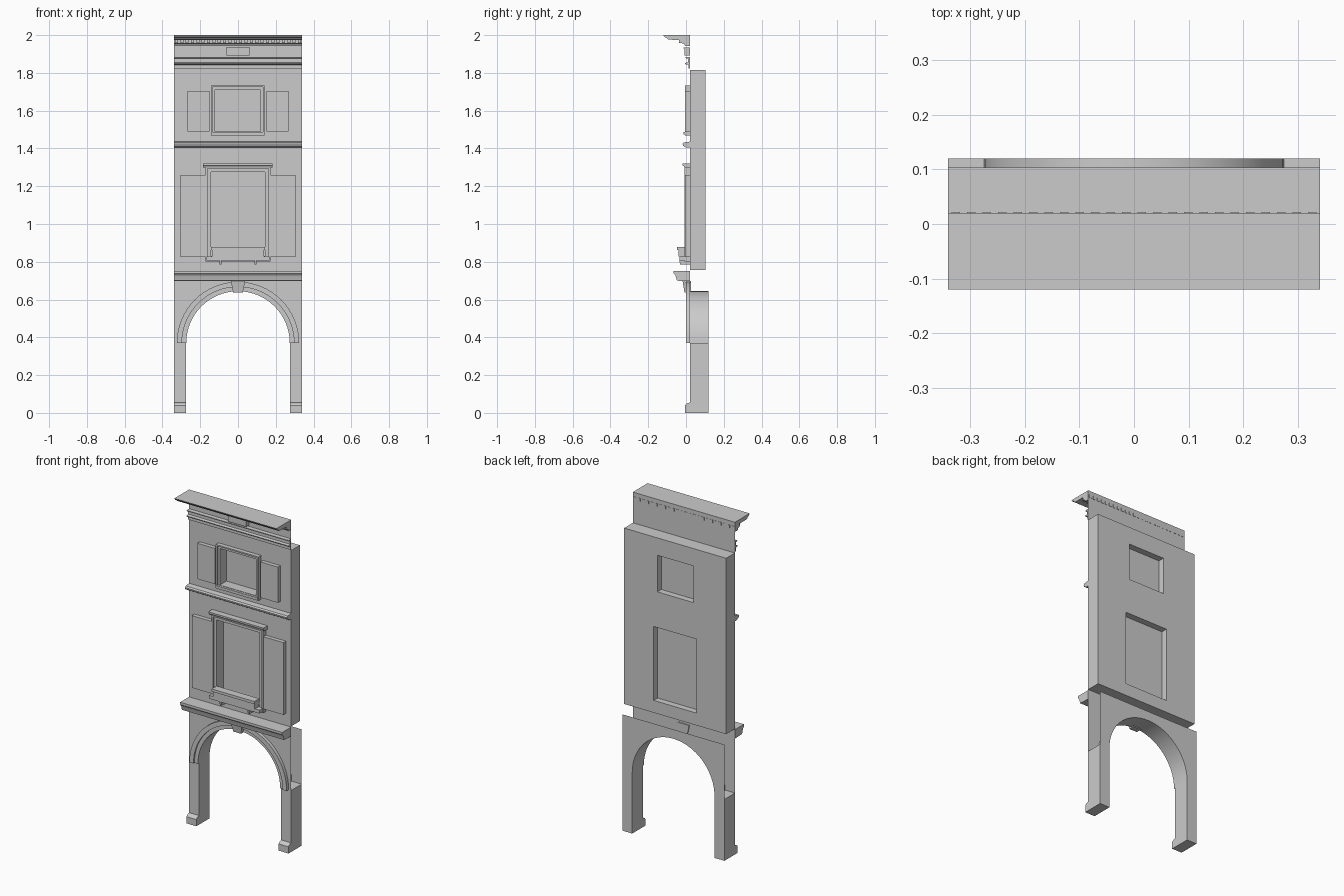
import bpy, bmesh, math

if "Cube" in bpy.data.objects:
    bpy.data.objects.remove(bpy.data.objects["Cube"])

W, WALL = 0.34, 0.02          # half width, y of the facade plane
R, SPRING = 0.274, 0.37       # arch radius and springing height


def finish(name, bm, fix=True):
    if fix:
        bmesh.ops.recalc_face_normals(bm, faces=bm.faces)
    me = bpy.data.meshes.new(name)
    bm.to_mesh(me)
    bm.free()
    ob = bpy.data.objects.new(name, me)
    bpy.context.collection.objects.link(ob)
    return ob


def loft(name, rings, loop=False, caps=True, closed=True):
    """Skin a list of cross-sections; loop joins the last one to the first."""
    bm = bmesh.new()
    vs = [[bm.verts.new(p) for p in r] for r in rings]
    n, m = len(vs), len(vs[0])
    for i in range(n if loop else n - 1):
        a, b = vs[i], vs[(i + 1) % n]
        for j in range(m if closed else m - 1):
            k = (j + 1) % m
            bm.faces.new((a[j], a[k], b[k], b[j]))
    if caps and not loop:
        bm.faces.new(vs[0])
        bm.faces.new(vs[-1])
    return finish(name, bm)


def molding(name, profile, x0=-W, x1=W):
    return loft(name, [[(x, y, z) for y, z in profile] for x in (x0, x1)])


def box(name, x0, x1, y0, y1, z0, z1):
    return molding(name, [(y0, z0), (y1, z0), (y1, z1), (y0, z1)], x0, x1)


def sheet(name, pts, y, back=False):
    bm = bmesh.new()
    f = bm.faces.new([bm.verts.new((x, y, z)) for x, z in pts])
    f.normal_update()
    if (f.normal.y > 0) != back:
        f.normal_flip()
    return finish(name, bm, False)


def rect(x0, x1, z0, z1):
    return [(x0, z0), (x1, z0), (x1, z1), (x0, z1)]


def frame(name, x0, x1, z0, z1, profile):
    """Mitred frame around an opening; profile is (outward offset, y)."""
    rings = [[(x + sx * d, y, z + sz * d) for d, y in profile]
             for x, z, sx, sz in ((x0, z0, -1, -1), (x1, z0, 1, -1),
                                  (x1, z1, 1, 1), (x0, z1, -1, 1))]
    return loft(name, rings, loop=True)


def arc(r, y, n=32):
    return [(r * math.cos(math.pi * i / n), y, SPRING + r * math.sin(math.pi * i / n))
            for i in range(n + 1)]


def smooth(ob):
    bpy.ops.object.select_all(action='DESELECT')
    ob.select_set(True)
    bpy.context.view_layer.objects.active = ob
    bpy.ops.object.shade_smooth_by_angle(angle=math.radians(30))


# Ground floor: piers, plinths, arched sheets and open vault
for s, side in ((-1, "left"), (1, "right")):
    a, b = sorted((s * R, s * W))
    box(side + "_pier", a, b, WALL, 0.12, 0, SPRING)
    molding(side + "_plinth", [(WALL, 0), (-0.005, 0), (-0.005, 0.04), (0.0, 0.047),
                               (0.012, 0.053), (WALL, 0.055)], a, b)
for name, y, top in (("arch_front", WALL, 0.756), ("arch_back", 0.12, 0.70)):
    outline = [(x, z) for x, _, z in arc(R, y)]
    outline += [(-W, SPRING), (-W, top), (W, top), (W, SPRING)]
    sheet(name, outline, y, back=y > 0.1)
smooth(loft("arch_vault", [arc(R, WALL), arc(R, 0.12)], caps=False, closed=False))

# Archivolt with two steps, and keystone
steps = [(R, WALL), (R, 0.010), (0.297, 0.010), (0.297, 0.0), (0.324, 0.0), (0.324, WALL)]
sections = [list(c) for c in zip(*[arc(r, y) for r, y in steps])]
smooth(loft("archivolt", sections))
loft("keystone", [[(-w, y0, z), (w, y0, z), (w, 0.026, z), (-w, 0.026, z)]
                  for z, w, y0 in ((0.638, 0.026, -0.008), (0.698, 0.038, -0.018))])

# Upper wall with two window openings
wall = box("upper_wall", -W, W, WALL, 0.103, 0.756, 1.815)
openings = {"lower": (-0.143, 0.143, 0.83, 1.275), "upper": (-0.122, 0.118, 1.49, 1.71)}
for key, (x0, x1, z0, z1) in openings.items():
    cutter = box(key + "_cutter", x0, x1, -0.1, 0.2, z0, z1)
    cutter.hide_render = True
    mod = wall.modifiers.new(key, 'BOOLEAN')
    mod.operation, mod.solver, mod.object = 'DIFFERENCE', 'EXACT', cutter
    bpy.context.view_layer.objects.active = wall
    bpy.ops.object.modifier_apply(modifier=mod.name)
    bpy.data.objects.remove(cutter)
    sheet(key + "_pane", rect(x0, x1, z0, z1), 0.065)

# Window frames, hood, sills
frame("lower_frame", *openings["lower"],
      [(0, WALL), (0, 0.0), (0.018, 0.0), (0.018, -0.008), (0.029, -0.008), (0.029, WALL)])
frame("upper_frame", *openings["upper"],
      [(0, WALL), (0, 0.002), (0.014, 0.002), (0.014, -0.006), (0.022, -0.006), (0.022, WALL)])
molding("lower_hood", [(WALL, 1.298), (-0.008, 1.298), (-0.012, 1.306), (-0.018, 1.310),
                       (-0.018, 1.32), (WALL, 1.32)], -0.185, 0.182)
box("lower_sill", -0.168, 0.168, -0.035, WALL, 0.808, 0.828)
box("upper_sill", -0.142, 0.138, -0.012, WALL, 1.474, 1.488)

# Window box and its brackets
box("planter", -0.138, 0.138, -0.040, -0.004, 0.828, 0.862)
box("planter_rim", -0.142, 0.142, -0.047, 0.0, 0.862, 0.878)
for x in (-0.093, 0.093):
    molding("bracket", [(WALL, 0.785), (-0.03, 0.785), (-0.036, 0.808), (WALL, 0.808)],
            x - 0.006, x + 0.006)

# Shutters
for name, xi, xo, z0, z1 in (("lower_shutter", 0.172, 0.305, 0.825, 1.26),
                             ("upper_shutter", 0.152, 0.268, 1.49, 1.705)):
    for s in (-1, 1):
        a, b = sorted((s * xi, s * xo))
        box(name, a, b, -0.004, WALL, z0, z1)

# String courses
molding("first_floor_cornice", [(WALL, 0.698), (-0.015, 0.698), (-0.048, 0.700), (-0.052, 0.715),
                                (-0.056, 0.728), (-0.065, 0.738), (-0.065, 0.752), (WALL, 0.752)])
molding("second_floor_band", [(WALL, 1.404), (0.0, 1.404), (-0.008, 1.41), (-0.016, 1.414),
                              (-0.018, 1.424), (-0.012, 1.432), (WALL, 1.436)])

# Parapet sheet, frieze bands, plaque
sheet("parapet", rect(-W, W, 1.815, 2.0), WALL)
molding("frieze_band", [(WALL, 1.822), (0.012, 1.822), (0.012, 1.843), (-0.004, 1.846),
                        (-0.006, 1.852), (0.010, 1.856), (0.010, 1.876), (-0.002, 1.878),
                        (-0.002, 1.883), (WALL, 1.885)])
box("plaque", -0.06, 0.06, -0.008, WALL, 1.893, 1.928)
box("plaque_cap", -0.064, 0.064, -0.013, WALL, 1.928, 1.935)

# Main cornice with dentils
molding("main_cornice", [(WALL, 1.942), (-0.006, 1.942), (-0.010, 1.954), (-0.022, 1.955),
                         (-0.022, 1.974), (-0.095, 1.976), (-0.102, 1.986), (-0.114, 1.990),
                         (-0.12, 2.0), (WALL, 2.0)])
for i in range(24):
    x = -0.326 + i * 0.652 / 23
    box("dentil", x - 0.008, x + 0.008, -0.036, 0.022, 1.957, 1.975)
